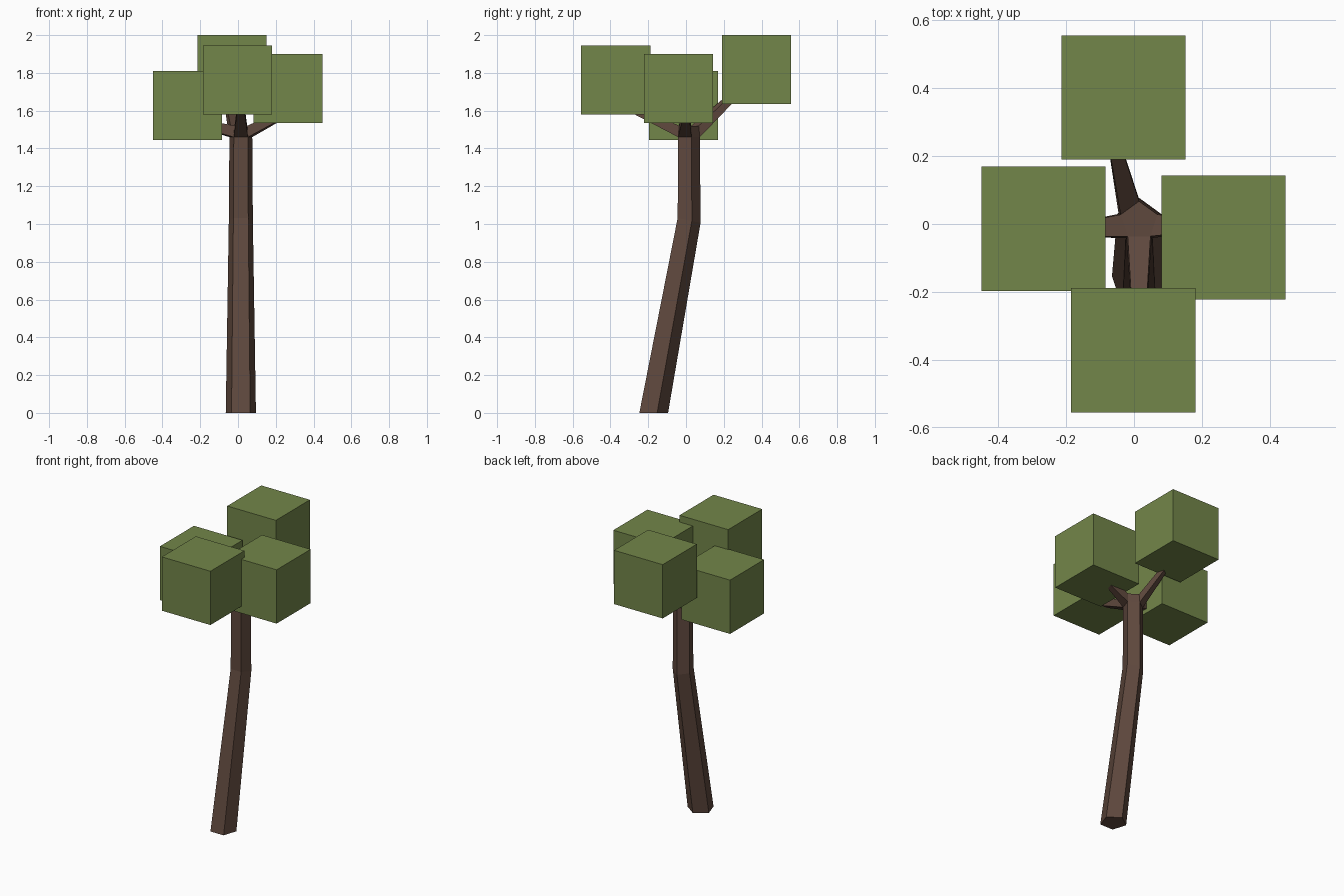
import bpy, math
from mathutils import Vector

if "Cube" in bpy.data.objects:
    bpy.data.objects.remove(bpy.data.objects["Cube"])


def material(name, rgb):
    m = bpy.data.materials.new(name)
    m.diffuse_color = (*rgb, 1)
    m.use_nodes = True
    m.node_tree.nodes["Principled BSDF"].inputs["Base Color"].default_value = m.diffuse_color
    return m


bark = material("bark brown", (0.114, 0.065, 0.047))
leaf = material("leaf green", (0.171, 0.238, 0.067))


def add_mesh(name, verts, faces, mat):
    me = bpy.data.meshes.new(name)
    me.from_pydata(verts, [], faces)
    me.materials.append(mat)
    ob = bpy.data.objects.new(name, me)
    bpy.context.collection.objects.link(ob)
    return ob


def loft(name, rings, mat):
    # Skin a list of equal-sized counter-clockwise rings and cap both ends
    n = len(rings[0])
    verts = [v for r in rings for v in r]
    faces = [(k * n + i, k * n + (i + 1) % n, (k + 1) * n + (i + 1) % n, (k + 1) * n + i)
             for k in range(len(rings) - 1) for i in range(n)]
    faces.append(tuple(reversed(range(n))))
    faces.append(tuple(range(len(verts) - n, len(verts))))
    return add_mesh(name, verts, faces, mat)


def pentagon(cy, z, r, tilt=0.0, cx=0.015):
    # One corner points to the back, one flat side faces the front
    pts = []
    for i in range(5):
        a = math.radians(90 + 72 * i)
        dy = r * math.sin(a)
        pts.append(Vector((cx + r * math.cos(a), cy + dy, z + tilt * dy)))
    return pts


# Bent five-sided trunk
fork_low = pentagon(0.01, 1.46, 0.0635)
fork_top = pentagon(0.01, 1.52, 0.057)
loft("trunk", [pentagon(-0.179, 0, 0.084), pentagon(0.01, 1.02, 0.067, -0.21),
               fork_low, fork_top], bark)

# Branches grow out of four sides of the fork: side index, low centre of the tip
branches = {
    "back_branch": (0, (-0.062, 0.25, 1.655)),
    "left_branch": (1, (-0.20, -0.02, 1.51)),
    "front_branch": (2, (0.015, -0.31, 1.60)),
    "right_branch": (3, (0.24, 0.0, 1.558)),
}
for name, (i, tip) in branches.items():
    j = (i + 1) % 5
    base = [fork_low[i], fork_low[j], fork_top[j], fork_top[i]]
    side = (fork_low[j] - fork_low[i]).normalized() * 0.019
    tip, up = Vector(tip), Vector((0, 0, 0.045))
    end = [tip - side, tip + side, tip + side * 0.9 + up, tip - side * 0.9 + up]
    loft(name, [base, end], bark)

# Leaf cubes
S = 0.366
for name, c in {
    "back_leaves": (-0.031, 0.373, 1.817),
    "left_leaves": (-0.267, -0.014, 1.627),
    "front_leaves": (-0.002, -0.372, 1.763),
    "right_leaves": (0.264, -0.040, 1.717),
}.items():
    bpy.ops.mesh.primitive_cube_add(size=S, location=c)
    ob = bpy.context.object
    ob.name = name
    ob.data.materials.append(leaf)
